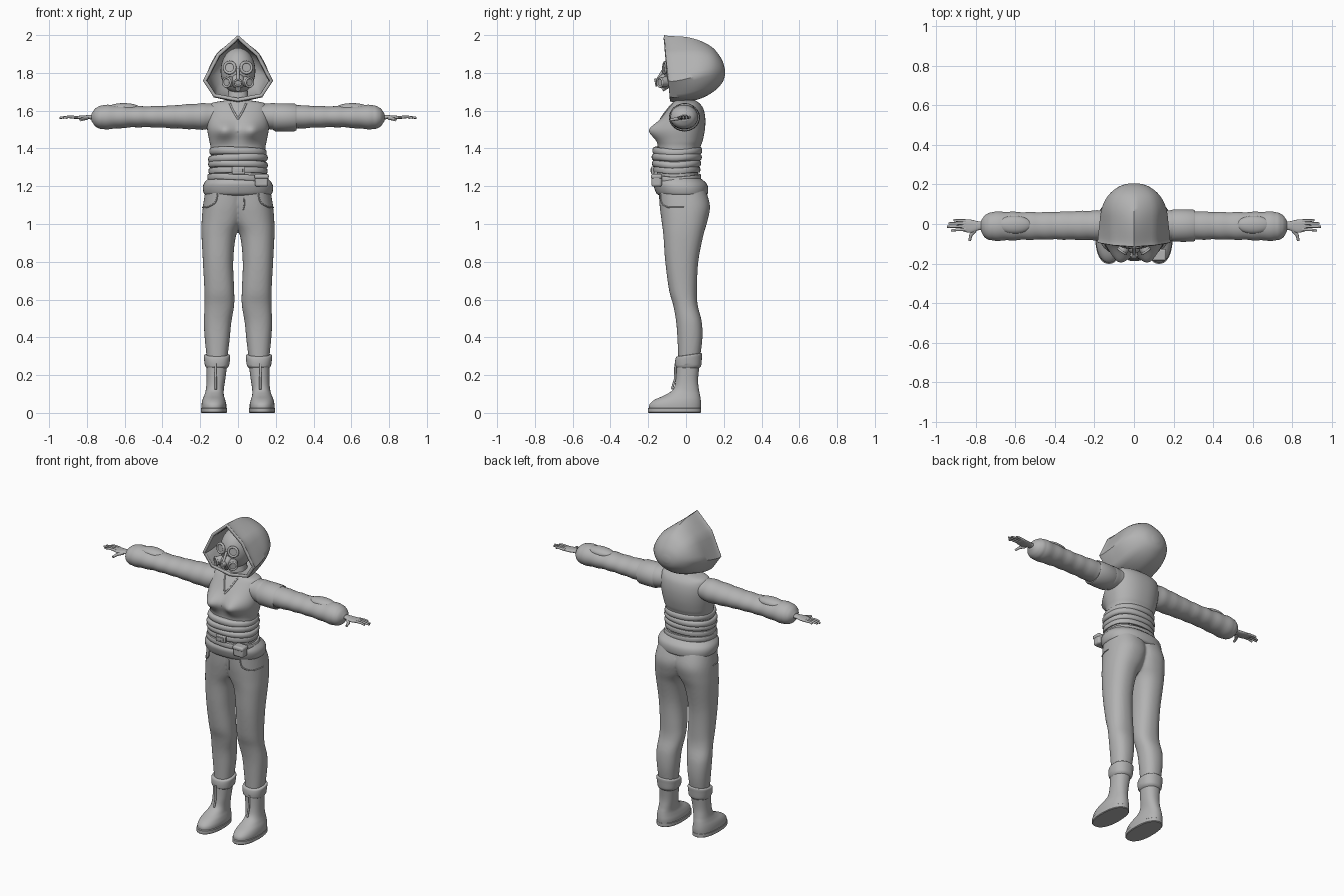
import bpy, bmesh, math
from mathutils import Vector

if "Cube" in bpy.data.objects:
    bpy.data.objects.remove(bpy.data.objects["Cube"])

GREY = (0.45, 0.45, 0.45, 1)
grey = bpy.data.materials.new("plain grey")
grey.use_nodes = True
grey.diffuse_color = GREY
grey.node_tree.nodes["Principled BSDF"].inputs["Base Color"].default_value = GREY


def finish(obj, name, mirror=False, angle=40):
    """Name, colour, shade and optionally mirror an object."""
    obj.name = obj.data.name = name
    bpy.ops.object.select_all(action='DESELECT')
    obj.select_set(True)
    bpy.context.view_layer.objects.active = obj
    bpy.ops.object.transform_apply()
    obj.data.materials.clear()
    obj.data.materials.append(grey)
    bpy.ops.object.shade_smooth_by_angle(angle=math.radians(angle))
    if mirror:
        obj.modifiers.new("mirror", 'MIRROR').use_mirror_merge = False
    return obj


def mesh_from_rings(name, rings, caps=True, **options):
    """Skin a list of equal closed rings."""
    bm = bmesh.new()
    rows = [[bm.verts.new(p) for p in ring] for ring in rings]
    n = len(rows[0])
    for a, b in zip(rows, rows[1:]):
        for i in range(n):
            j = (i + 1) % n
            bm.faces.new((a[i], a[j], b[j], b[i]))
    if caps:
        bm.faces.new(rows[0])
    bm.faces.new(rows[-1])
    bmesh.ops.recalc_face_normals(bm, faces=bm.faces)
    mesh = bpy.data.meshes.new(name)
    bm.to_mesh(mesh)
    bm.free()
    obj = bpy.data.objects.new(name, mesh)
    bpy.context.collection.objects.link(obj)
    return finish(obj, name, **options)


def smooth_keys(keys, steps):
    """Catmull-Rom interpolation between key rows."""
    rows = [keys[0]] + list(keys) + [keys[-1]]
    out = []
    for a, b, c, d in zip(rows, rows[1:], rows[2:], rows[3:]):
        for s in range(steps):
            t = s / steps
            out.append([q + t / 2 * (r - p + t * (2 * p - 5 * q + 4 * r - s4 + t * (3 * (q - r) + s4 - p)))
                        for p, q, r, s4 in zip(a, b, c, d)])
    return out + [list(keys[-1])]


def loft(name, keys, axis='Z', steps=5, n=40, power=0.88, deform=None, **options):
    """Key rows are: position on the axis, then low and high limits of the two other axes."""
    rings = []
    for t, u0, u1, v0, v1 in smooth_keys(keys, steps):
        ring = []
        for i in range(n):
            c, s = (f(2 * math.pi * i / n) for f in (math.cos, math.sin))
            u = (u0 + u1) / 2 + (u1 - u0) / 2 * math.copysign(abs(c) ** power, c)
            v = (v0 + v1) / 2 + (v1 - v0) / 2 * math.copysign(abs(s) ** power, s)
            p = Vector((u, v, t) if axis == 'Z' else (t, u, v))
            ring.append(deform(p) if deform else p)
        rings.append(ring)
    return mesh_from_rings(name, rings, **options)


def body(name, keys, **options):
    """Loft symmetric about the middle: height, half width, front, back."""
    return loft(name, [(z, -w, w, f, b) for z, w, f, b in keys], **options)


def tube(name, points, radius, on=None, taper=1, mirror=True):
    """Round cord through points, optionally snapped to a surface."""
    if on:
        ev = on.evaluated_get(bpy.context.evaluated_depsgraph_get())
        points = [ev.closest_point_on_mesh(Vector(p))[1] for p in smooth_keys(points, 6)]
    curve = bpy.data.curves.new(name, 'CURVE')
    curve.dimensions, curve.bevel_depth, curve.use_fill_caps = '3D', radius, True
    spline = curve.splines.new('POLY')
    spline.points.add(len(points) - 1)
    for i, (sp, p) in enumerate(zip(spline.points, points)):
        sp.co = (*p, 1)
        sp.radius = 1 + (taper - 1) * i / (len(points) - 1)
    obj = bpy.data.objects.new(name, curve)
    bpy.context.collection.objects.link(obj)
    bpy.ops.object.select_all(action='DESELECT')
    obj.select_set(True)
    bpy.context.view_layer.objects.active = obj
    bpy.ops.object.convert(target='MESH')
    return finish(bpy.context.object, name, mirror)


def ball(name, at, size, mirror=False):
    bpy.ops.mesh.primitive_uv_sphere_add(segments=32, ring_count=20, location=at)
    bpy.context.object.scale = size
    return finish(bpy.context.object, name, mirror)


def drum(name, at, radius, depth, toward, mirror=False):
    turn = Vector(toward).to_track_quat('Z', 'Y').to_euler()
    bpy.ops.mesh.primitive_cylinder_add(vertices=24, radius=radius, depth=depth, location=at, rotation=turn)
    return finish(bpy.context.object, name, mirror)


def ring(name, at, radius, thick, toward, mirror=False):
    turn = Vector(toward).to_track_quat('Z', 'Y').to_euler()
    bpy.ops.mesh.primitive_torus_add(major_segments=32, minor_segments=10, major_radius=radius,
                                     minor_radius=thick, location=at, rotation=turn)
    return finish(bpy.context.object, name, mirror)


def box(name, at, size, bevel=0.008):
    bpy.ops.mesh.primitive_cube_add(size=1, location=at)
    bpy.context.object.scale = size
    obj = finish(bpy.context.object, name)
    mod = obj.modifiers.new("bevel", 'BEVEL')
    mod.width, mod.segments = bevel, 3
    return obj


# Trousers: one leg mirrored, then fused at the hips
pants = loft("trousers", [
    (1.19, -.05, .17, -.145, .1), (1.1, -.05, .185, -.14, .127), (1.02, -.03, .192, -.13, .115),
    (.94, .01, .193, -.12, .092), (.8, .025, .186, -.11, .065), (.65, .02, .178, -.09, .058),
    (.57, .02, .177, -.068, .062), (.48, .035, .181, -.052, .084), (.38, .045, .175, -.045, .086),
    (.26, .06, .162, -.04, .068)], mirror=True)
fuse = pants.modifiers.new("fuse", 'REMESH')
fuse.mode, fuse.voxel_size, fuse.use_smooth_shade = 'VOXEL', .008, True
soften = pants.modifiers.new("soften", 'SMOOTH')
soften.iterations = 8
tube("pocket_seam", [(.11, -.14, 1.16), (.125, -.14, 1.115), (.165, -.1, 1.09), (.19, -.01, 1.088)], .004, on=pants)
tube("fly_seam", [(.03, -.15, 1.14), (.03, -.15, 1.1), (.02, -.15, 1.07)], .003, on=pants, mirror=False)

# Boots: shaft and foot in one loft, with sole, cuff and front strap
loft("boot", [
    (.015, .062, .193, -.195, .078), (.045, .062, .193, -.193, .08), (.07, .068, .188, -.165, .078),
    (.095, .075, .178, -.11, .074), (.125, .075, .17, -.068, .068), (.18, .067, .166, -.054, .064),
    (.27, .055, .168, -.05, .074)], mirror=True)
loft("boot_sole", [(0, .062, .192, -.198, .076), (.004, .058, .196, -.202, .08),
                   (.024, .058, .196, -.202, .08), (.027, .062, .192, -.198, .076)], steps=1, mirror=True)
loft("boot_cuff", [(.235, .06, .165, -.046, .068), (.25, .048, .174, -.055, .08), (.28, .043, .179, -.058, .084),
                   (.305, .042, .18, -.054, .085), (.31, .055, .17, -.045, .075)],
     deform=lambda p: p + Vector((0, 0, .15 * (p.y - .03) * (p.z > .26))), mirror=True)
tube("boot_strap", [(.12, -.056, .26), (.118, -.058, .18), (.118, -.075, .125)], .006)


# Torso with a shaped chest
def chest(p):
    if p.y < 0:
        bump = math.exp(-((abs(p.x) - .075) / .05) ** 2 - ((p.z - 1.495) / .048) ** 2)
        p.y -= .045 * bump
    return p


torso = body("torso", [
    (1.2, .15, -.15, .07), (1.3, .145, -.155, .062), (1.4, .145, -.15, .075), (1.44, .152, -.153, .088),
    (1.5, .163, -.16, .1), (1.56, .165, -.13, .102), (1.61, .158, -.095, .092), (1.64, .14, -.07, .07),
    (1.655, .06, -.055, .045)], deform=chest, n=64)
body("neck", [(1.62, .06, -.06, .05), (1.72, .05, -.05, .05)])
tube("neckline", [(.045, -.07, 1.645), (.028, -.11, 1.61), (.0, -.14, 1.56)], .005, on=torso)


# Folds of the top, belts and hem
def band(name, z, half, width, front, back, lean=0, inset=.012):
    rows = [(z + s * half, width - d, front + d, back - d)
            for s, d in ((-1, inset), (-.7, inset * .3), (0, 0), (.7, inset * .3), (1, inset))]
    body(name, rows, steps=3, deform=lambda p: p + Vector((0, 0, lean * p.x + .004 * math.sin(25 * p.y))))


band("upper_fold", 1.385, .02, .152, -.178, .086, -.03)
band("middle_fold", 1.35, .019, .158, -.182, .084, .03)
band("lower_fold", 1.317, .018, .158, -.18, .08, -.02)
band("upper_belt", 1.284, .015, .156, -.174, .076, 0, .004)
band("lower_belt", 1.245, .015, .162, -.178, .08, -.05, .004)
body("hem", [(1.15, .165, -.135, .105), (1.16, .18, -.155, .115), (1.19, .186, -.168, .117),
             (1.215, .18, -.172, .108), (1.24, .16, -.16, .08)])
box("buckle", (.003, -.176, 1.284), (.07, .016, .042), .005)
box("buckle_plate", (.003, -.183, 1.284), (.045, .01, .02), .003)
box("pouch", (.125, -.155, 1.23), (.07, .055, .065), .012)
box("pouch_flap", (.125, -.156, 1.252), (.076, .06, .026), .01)


# Sleeves with soft creases, patches and one armband
def crease(p):
    k = 1 + .022 * math.sin(75 * p.x) * (p.x < .72)
    return Vector((p.x, -.01 + (p.y + .01) * k, 1.567 + (p.z - 1.567) * k))


loft("sleeve", [
    (.12, -.075, .065, 1.51, 1.638), (.2, -.082, .068, 1.5, 1.638), (.4, -.078, .061, 1.51, 1.625),
    (.55, -.08, .06, 1.512, 1.624), (.7, -.084, .062, 1.502, 1.63), (.75, -.072, .047, 1.513, 1.615),
    (.775, -.035, .015, 1.545, 1.585)], axis='X', steps=9, power=1, deform=crease, mirror=True)
ball("sleeve_patch", (.605, -.004, 1.612), (.087, .045, .028), True)
loft("armband", [(.193, -.08, .065, 1.5, 1.63), (.197, -.089, .073, 1.491, 1.639),
                 (.3, -.089, .073, 1.491, 1.637), (.304, -.08, .065, 1.5, 1.628)],
     axis='X', steps=2, power=1)

# Hands
loft("palm", [(.76, -.03, .014, 1.552, 1.578), (.79, -.032, .014, 1.555, 1.577), (.825, -.044, .022, 1.554, 1.574),
              (.862, -.038, .023, 1.556, 1.572), (.874, -.032, .018, 1.56, 1.569)], axis='X', mirror=True)
for label, y, tip in (("index", -.03, .925), ("middle", -.013, .945), ("ring", .003, .938), ("little", .018, .912)):
    tube(label + "_finger", [(.85, y * .9, 1.565), (.9, y, 1.567), (tip, y * 1.1, 1.562)], .0078, taper=.7)
tube("thumb", [(.8, -.025, 1.562), (.825, -.055, 1.556), (.832, -.085, 1.55)], .011, taper=.6)

# Hood: pointed opening rounding off toward the back
half = [(0, 1), (.6, .72), (1, .31), (.7, .07), (0, 0)]
outline = half + [(-u, v) for u, v in half[-2:0:-1]]
SUB = 5
hood_rings = []
for y, w, top, low, rounding in smooth_keys([
        (-.115, .186, 2, 1.65, 0), (-.085, .182, 1.995, 1.645, .03), (0, .175, 1.99, 1.645, .25),
        (.08, .163, 1.968, 1.665, .55), (.145, .13, 1.93, 1.7, .8), (.19, .075, 1.87, 1.745, 1),
        (.206, .02, 1.82, 1.785, 1)], 4):
    points = []
    for i in range(len(outline) * SUB):
        a, b = outline[i // SUB], outline[(i // SUB + 1) % len(outline)]
        t = i % SUB / SUB
        turn = 2 * math.pi * i / (len(outline) * SUB)
        u = (a[0] + (b[0] - a[0]) * t) * (1 - rounding) + math.sin(turn) * rounding
        v = (a[1] + (b[1] - a[1]) * t) * (1 - rounding) + (.5 + .5 * math.cos(turn)) * rounding
        shear = .03 * (1 - v) * max(0, -y / .115)
        points.append((u * w, y + shear, low + (top - low) * v))
    hood_rings.append(points)
hood = mesh_from_rings("hood", hood_rings, caps=False)
shell = hood.modifiers.new("thickness", 'SOLIDIFY')
shell.thickness, shell.offset = .018, -1

# Masked head
ball("head", (0, -.01, 1.81), (.092, .107, .122))
gaze = (.25, -1, .08)
ring("goggle_rim", (.044, -.112, 1.828), .029, .0075, gaze, True)
drum("goggle_lens", (.044, -.109, 1.828), .027, .012, gaze, True)
ball("mask_snout", (0, -.11, 1.755), (.036, .04, .04))
drum("mask_valve", (0, -.145, 1.752), .019, .035, (0, -1, -.2))
ring("valve_rim", (0, -.16, 1.749), .017, .005, (0, -1, -.2))
side = (.7, -1, -.1)
drum("mask_filter", (.05, -.122, 1.752), .027, .04, side, True)
ring("filter_rim", (.06, -.138, 1.75), .024, .006, side, True)
tube("mask_ridge", [(0, -.117, 1.82), (0, -.135, 1.79), (0, -.15, 1.765)], .008, mirror=False)
drum("chin_valve", (0, -.115, 1.722), .015, .03, (0, -1, -.6))
